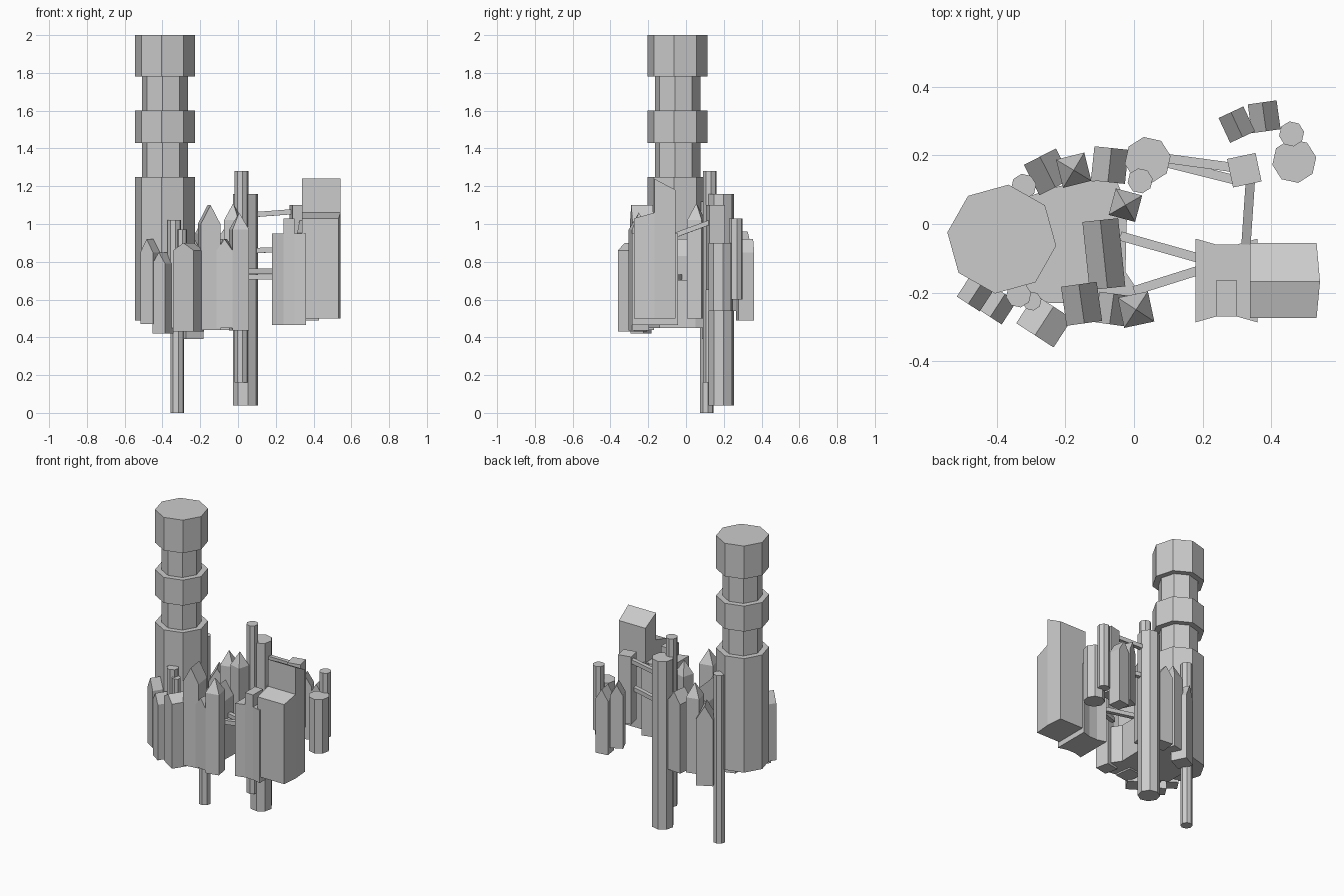
import bpy, math
from mathutils import Vector


def mesh(name, verts, faces):
    me = bpy.data.meshes.new(name)
    me.from_pydata(verts, [], faces)
    ob = bpy.data.objects.new(name, me)
    bpy.context.collection.objects.link(ob)
    return ob


def prism(name, plan, z0, z1):
    """Counter-clockwise plan raised from z0 to z1 (one height or one per corner)."""
    n = len(plan)
    tops = z1 if isinstance(z1, list) else [z1] * n
    v = [(x, y, z0) for x, y in plan] + [(x, y, t) for (x, y), t in zip(plan, tops)]
    f = [(i, (i + 1) % n, n + (i + 1) % n, n + i) for i in range(n)]
    return mesh(name, v, f + [tuple(reversed(range(n))), tuple(range(n, 2 * n))])


def place(pts, x, y, deg):
    c, s = math.cos(math.radians(deg)), math.sin(math.radians(deg))
    return [(x + p[0] * c - p[1] * s, y + p[0] * s + p[1] * c, *p[2:]) for p in pts]


def octagon(x, y, r, deg=0):
    return [(x + r * math.cos(math.radians(deg + 45 * i)),
             y + r * math.sin(math.radians(deg + 45 * i))) for i in range(8)]


def rect(w, d):
    return [(-w / 2, -d / 2), (w / 2, -d / 2), (w / 2, d / 2), (-w / 2, d / 2)]


def house(name, x, y, w, d, deg, z0, eave, peak, pyramid=False):
    v = [(*p, z0) for p in rect(w, d)] + [(*p, eave) for p in rect(w, d)]
    if pyramid:
        v += [(0, 0, peak)]
        f = [(3, 2, 1, 0)] + [(i, (i + 1) % 4, 4 + (i + 1) % 4, 4 + i) for i in range(4)]
        f += [(4 + i, 4 + (i + 1) % 4, 8) for i in range(4)]
    else:
        v += [(0, -d / 2, peak), (0, d / 2, peak)]
        f = [(3, 2, 1, 0), (0, 1, 5, 8, 4), (1, 2, 6, 5), (2, 3, 7, 9, 6),
             (3, 0, 4, 7), (5, 6, 9, 8), (4, 8, 9, 7)]
    return mesh(name, place(v, x, y, deg), f)


def beam(name, a, b, w, h):
    a, b = Vector(a), Vector(b)
    side = (b - a).cross(Vector((0, 0, 1))).normalized() * w / 2
    up = Vector((0, 0, h / 2))
    v = [p + s * side + u * up for p in (a, b) for s, u in ((-1, -1), (1, -1), (1, 1), (-1, 1))]
    f = [(3, 2, 1, 0), (4, 5, 6, 7)]
    f += [(i, (i + 1) % 4, 4 + (i + 1) % 4, 4 + i) for i in range(4)]
    return mesh(name, v, f)


# Stepped main tower, one outline rising through wide and narrow tiers
tiers = [(0.16, 0.49), (0.16, 1.25), (0.122, 1.25), (0.122, 1.43), (0.16, 1.43), (0.16, 1.6),
         (0.122, 1.6), (0.122, 1.78), (0.16, 1.78), (0.16, 2.0)]
tv = [(*p, z) for r, z in tiers for p in octagon(-0.386, -0.044, r, -7)]
tf = [(8 * k + i, 8 * k + (i + 1) % 8, 8 * k + 8 + (i + 1) % 8, 8 * k + 8 + i)
      for k in range(len(tiers) - 1) for i in range(8)]
tf += [tuple(reversed(range(8))), tuple(range(len(tv) - 8, len(tv)))]
mesh("main_tower", tv, tf)

# Shared base block beneath the houses
prism("base_block", [(-0.40, -0.15), (-0.25, -0.23), (-0.05, -0.23), (0.015, -0.2),
                     (-0.025, -0.14), (-0.02, 0.05), (-0.05, 0.125), (-0.14, 0.125),
                     (-0.22, 0.11), (-0.40, 0.05)], 0.45, 0.70)

# Slim octagonal towers: x, y, radius, bottom, top
for i, (x, y, r, a, b) in enumerate([
        (0.04, 0.187, 0.068, 0.04, 1.16), (0.018, 0.126, 0.037, 0.16, 1.28),
        (-0.322, 0.11, 0.037, 0.0, 1.12), (-0.337, -0.207, 0.037, 0.45, 1.02),
        (-0.298, -0.225, 0.028, 0.45, 0.97), (0.468, 0.184, 0.065, 0.54, 0.90),
        (0.46, 0.263, 0.037, 0.60, 1.03)]):
    prism(f"slim_tower_{i}", octagon(x, y, r, 10), a, b)

# Gabled houses: x, y, width, depth, turn, bottom, eave, peak
for i, h in enumerate([
        (-0.252, 0.152, 0.105, 0.10, 27, 0.39, 0.83, 0.92),
        (-0.071, 0.172, 0.10, 0.10, -6, 0.44, 0.90, 0.97),
        (-0.088, -0.088, 0.105, 0.20, 6, 0.45, 0.83, 0.92),
        (-0.153, -0.233, 0.105, 0.115, 8, 0.44, 1.00, 1.10),
        (-0.262, -0.283, 0.13, 0.10, -33, 0.43, 0.86, 0.90),
        (-0.065, -0.248, 0.085, 0.09, -8, 0.45, 0.86, 0.92),
        (-0.462, -0.2, 0.08, 0.08, -33, 0.47, 0.85, 0.92),
        (-0.398, -0.238, 0.08, 0.08, -33, 0.42, 0.79, 0.85),
        (0.30, 0.29, 0.08, 0.08, 25, 0.54, 0.89, 0.96),
        (0.38, 0.313, 0.085, 0.085, 8, 0.49, 0.85, 0.92)]):
    house(f"gabled_house_{i}", *h)

# Square towers with pyramid roofs
for i, h in enumerate([
        (-0.176, 0.157, 0.085, 0.085, 14, 0.45, 0.95, 1.04),
        (-0.025, 0.055, 0.08, 0.08, -15, 0.50, 1.02, 1.11),
        (0.006, -0.25, 0.09, 0.09, 12, 0.435, 0.97, 1.06)]):
    house(f"pyramid_tower_{i}", *h, pyramid=True)

# Right-hand hall: flared block, chimney and two-level roof block
prism("flared_hall", [(0.18, -0.287), (0.24, -0.27), (0.30, -0.27), (0.36, -0.287),
                      (0.36, -0.043), (0.30, -0.06), (0.24, -0.06), (0.18, -0.043)], 0.465, 0.95)
prism("chimney", [(0.24, -0.27), (0.30, -0.27), (0.30, -0.165), (0.24, -0.165)], 0.90, 1.03)
prism("hall_front", [(0.338, -0.275), (0.533, -0.275), (0.543, -0.168), (0.338, -0.168)],
      0.50, [1.03, 1.03, 1.06, 1.06])
prism("hall_back", [(0.338, -0.168), (0.543, -0.168), (0.533, -0.055), (0.338, -0.055)],
      0.50, [1.24, 1.24, 1.18, 1.18])

# Bridge tower and connecting bridges
prism("bridge_tower", place(rect(0.085, 0.085), 0.322, 0.157, 12), 0.65, 1.10)
for i, (a, b) in enumerate([
        ((0.09, 0.192, 1.05), (0.29, 0.165, 1.065)), ((0.09, 0.18, 0.86), (0.29, 0.13, 0.865)),
        ((0.34, 0.13, 1.01), (0.327, -0.06, 0.94)), ((-0.04, -0.035, 0.72), (0.19, -0.1, 0.72)),
        ((0.0, -0.195, 0.75), (0.19, -0.135, 0.75))]):
    beam(f"bridge_{i}", a, b, 0.027, 0.027)
